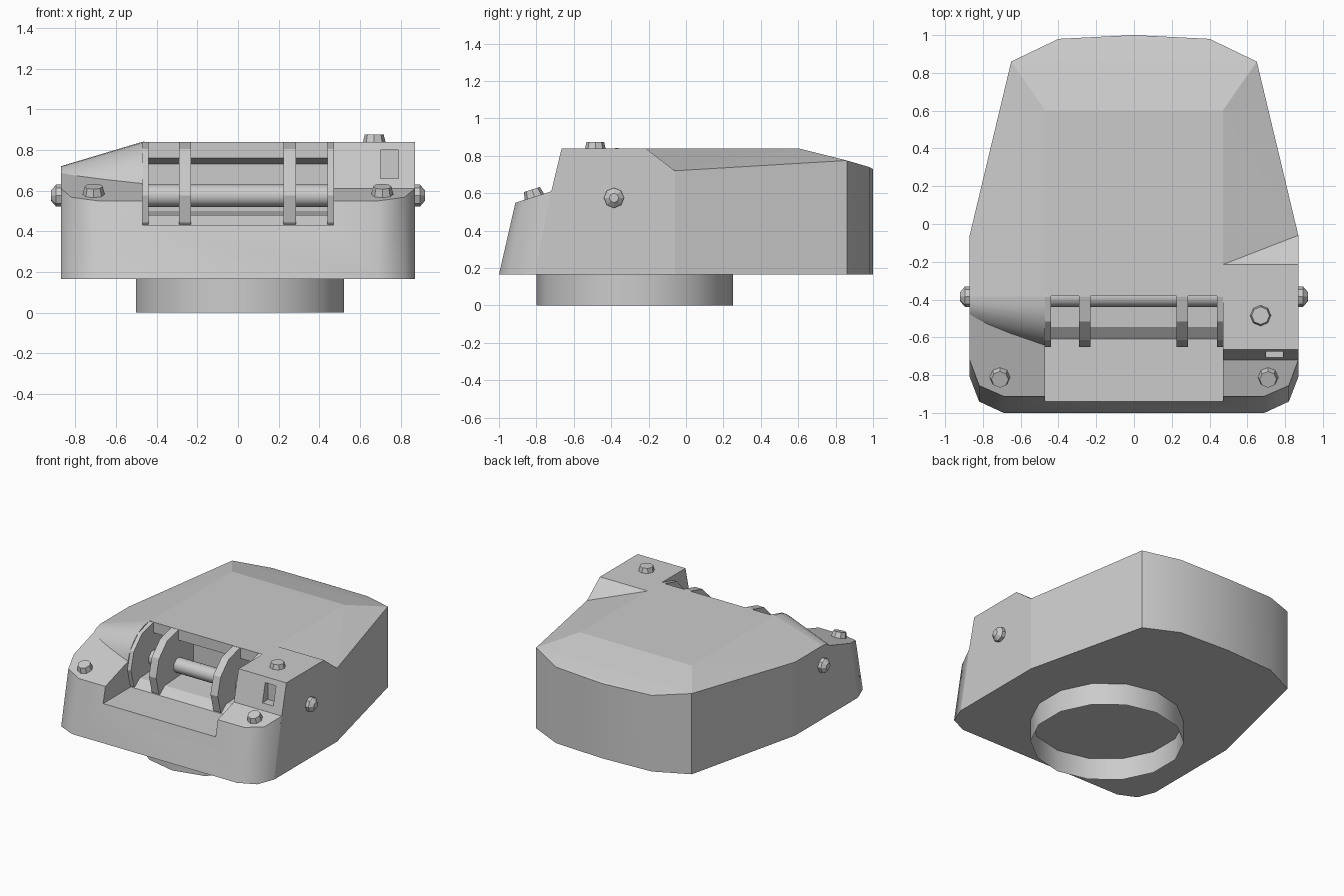
import bpy, bmesh, math
from mathutils import Vector, Matrix

if "Cube" in bpy.data.objects:
    bpy.data.objects.remove(bpy.data.objects["Cube"])

AXIS_Y, AXIS_Z = -0.385, 0.575      # pivot shaft line
Z0 = 0.165                          # underside of the shell


def finish(name, bm):
    bmesh.ops.recalc_face_normals(bm, faces=bm.faces)
    me = bpy.data.meshes.new(name)
    bm.to_mesh(me)
    bm.free()
    ob = bpy.data.objects.new(name, me)
    bpy.context.collection.objects.link(ob)
    return ob


def hull(name, half):
    """Convex solid from points mirrored across x = 0."""
    bm = bmesh.new()
    for x, y, z in half:
        for s in ((1, -1) if x else (1,)):
            bm.verts.new((s * x, y, z))
    bmesh.ops.convex_hull(bm, input=bm.verts)
    bmesh.ops.dissolve_limit(bm, angle_limit=math.radians(1), verts=bm.verts, edges=bm.edges)
    return finish(name, bm)


def prism(name, yz, x0, x1):
    """Side profile extruded along x."""
    bm = bmesh.new()
    f = bm.faces.new([bm.verts.new((x0, y, z)) for y, z in yz])
    r = bmesh.ops.extrude_face_region(bm, geom=[f])
    vs = [v for v in r['geom'] if isinstance(v, bmesh.types.BMVert)]
    bmesh.ops.translate(bm, verts=vs, vec=(x1 - x0, 0, 0))
    return finish(name, bm)


def drum(name, base, direction, length, r1, r2, seg, caps=True):
    """Cylinder or cone starting at base and running along direction."""
    d = Vector(direction).normalized()
    m = Matrix.Translation(Vector(base) + d * length / 2) @ d.to_track_quat('Z', 'Y').to_matrix().to_4x4()
    bm = bmesh.new()
    bmesh.ops.create_cone(bm, cap_ends=caps, segments=seg, radius1=r1, radius2=r2, depth=length, matrix=m)
    return finish(name, bm)


def smooth(ob, deg=40):
    bpy.ops.object.select_all(action='DESELECT')
    ob.select_set(True)
    bpy.context.view_layer.objects.active = ob
    bpy.ops.object.shade_smooth_by_angle(angle=math.radians(deg))


def boolean(ob, tool, op):
    m = ob.modifiers.new(op, 'BOOLEAN')
    m.operation, m.object, m.solver = op, tool, 'EXACT'
    bpy.context.view_layer.objects.active = ob
    bpy.ops.object.modifier_apply(modifier=m.name)
    bpy.data.objects.remove(tool)


# Rear shell with sloped sides and back
back = [(0.87, -0.06, 0.72), (0.65, 0.86, 0.775), (0.4, 0.98, 0.74), (0, 1.0, 0.73), (0.87, AXIS_Y, 0.72)]
shell = hull('shell', back + [(x, y, Z0) for x, y, z in back]
             + [(0.47, AXIS_Y, 0.84), (0.47, 0.6, 0.84)])

# Front shell with chamfered corners and sloping deck
front = [(0.87, -0.81), (0.82, -0.94), (0.69, -1.0)]
deck = [(0.87, -0.72), (0.82, -0.855), (0.69, -0.912)]
front_shell = hull('front_shell', [(x, y, Z0) for x, y in front]
                   + [(x, y, 0.61 + 0.316 * (y + 0.72)) for x, y in deck]
                   + [(0.87, AXIS_Y, 0.716), (0.87, -0.3, 0.716), (0.87, -0.3, Z0)])
boolean(shell, front_shell, 'UNION')

# Rounded left cheek
boolean(shell, drum('cheek', (-0.46, AXIS_Y, AXIS_Z), (-1, 0, 0), 0.41, 0.268, 0.145, 32), 'UNION')

# Raised block on the right
block = [(-0.732, 0.56), (-0.665, 0.84), (-0.215, 0.84), (-0.06, 0.72), (-0.06, 0.5), (-0.7, 0.5)]
boolean(shell, prism('right_block', block, 0.4, 0.87), 'UNION')

# Gun opening and small sight recess
opening = [(-1.2, 0.43), (-0.61, 0.43), (-0.545, 0.48), (-0.2, 0.5), (-0.2, 0.73),
           (-0.38, 0.76), (-0.38, 1.0), (-1.2, 1.0)]
boolean(shell, prism('opening_cutter', opening, -0.47, 0.47), 'DIFFERENCE')
recess = [(-0.8, 0.66), (-0.64, 0.66), (-0.64, 0.8), (-0.8, 0.8)]
boolean(shell, prism('recess_cutter', recess, 0.70, 0.79), 'DIFFERENCE')

# Smooth the rounded walls and cheek only
smooth(shell, 50)
for p in shell.data.polygons:
    n = p.normal
    p.use_smooth = (abs(n.z) < 0.35 and abs(n.y) > 0.3) or (n.x < -0.2 and n.y < -0.05)

# Mounting ring underneath, open at the bottom
smooth(drum('mount_ring', (0.01, -0.275, 0), (0, 0, 1), Z0, 0.525, 0.525, 14, False))

# Pivot shaft and support discs
smooth(drum('pivot_shaft', (-0.475, AXIS_Y, AXIS_Z), (1, 0, 0), 0.95, 0.055, 0.055, 12))
for i, (x, w) in enumerate([(-0.47, 0.03), (-0.29, 0.06), (0.225, 0.06), (0.44, 0.03)]):
    drum(f'support_disc_{i}', (x, AXIS_Y, AXIS_Z), (1, 0, 0), w, 0.265, 0.265, 12)

# Bolts on the sides, deck and block
for s, side in ((1, 'right'), (-1, 'left')):
    drum(f'side_bolt_{side}', (s * 0.86, AXIS_Y, AXIS_Z), (s, 0, 0), 0.035, 0.054, 0.054, 8)
    drum(f'side_bolt_tip_{side}', (s * 0.895, AXIS_Y, AXIS_Z), (s, 0, 0), 0.025, 0.054, 0.025, 8)
    drum(f'deck_bolt_{side}', (s * 0.71, -0.81, 0.577), (0, -0.3, 0.95), 0.045, 0.055, 0.045, 8)
drum('block_bolt', (0.67, -0.485, 0.835), (0, 0, 1), 0.04, 0.056, 0.047, 8)
